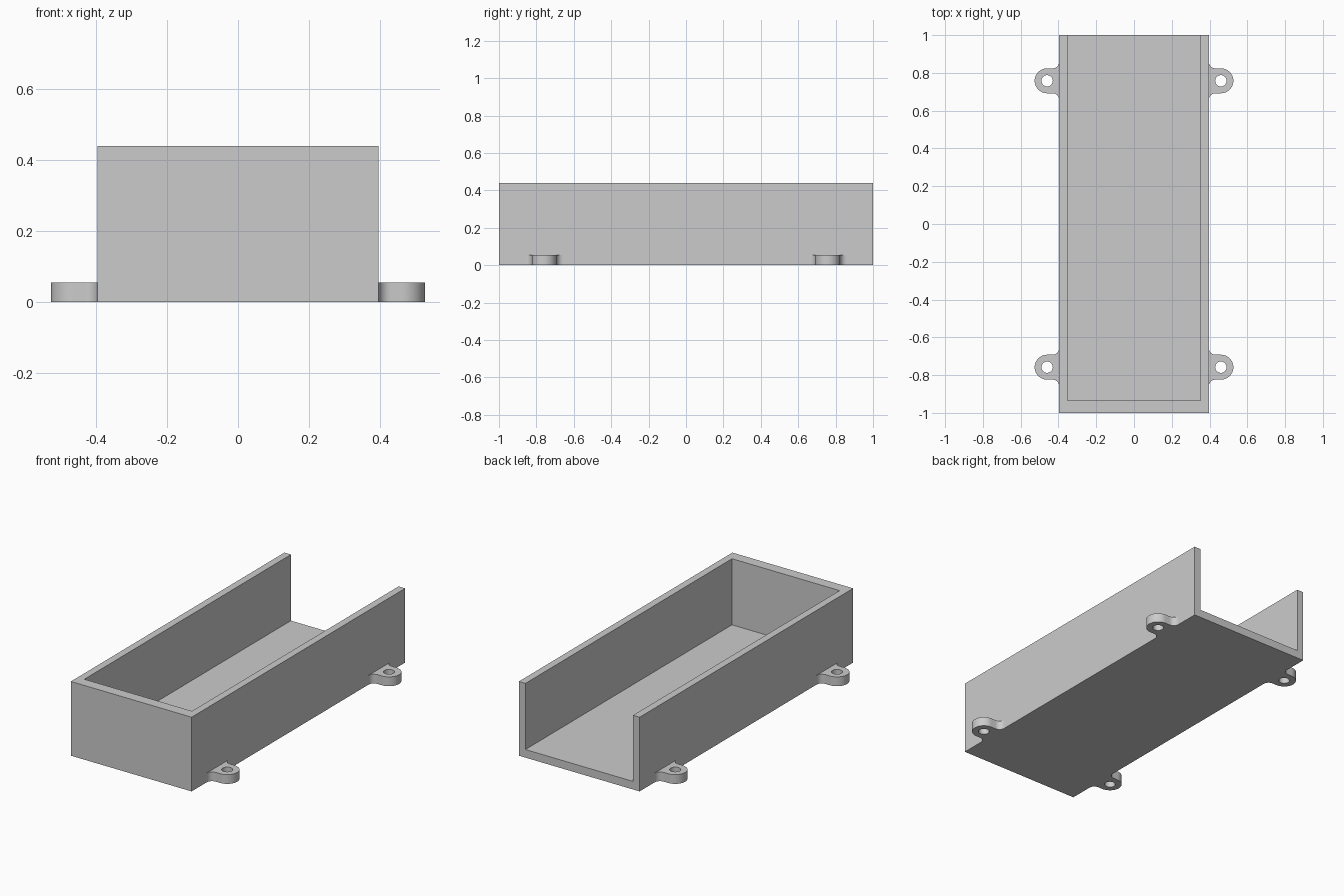
import bpy, bmesh
from math import pi, sin, cos, radians
from mathutils import Vector

cube = bpy.data.objects.get("Cube")
if cube:
    bpy.data.objects.remove(cube, do_unlink=True)

GREY = (0.6, 0.6, 0.6, 1.0)
grey = bpy.data.materials.new("light grey plastic")
grey.use_nodes = True
grey.diffuse_color = GREY
grey.node_tree.nodes["Principled BSDF"].inputs["Base Color"].default_value = GREY

# Tray and lug dimensions
HALF_W, HALF_L, HEIGHT = 0.396, 1.0, 0.44
SIDE, FRONT, FLOOR = 0.043, 0.065, 0.048
LUG_X, LUG_Y, LUG_R, LUG_H = 0.46, 0.758, 0.066, 0.055
HOLE_R, FILLET = 0.03, 0.035


def prism(name, outline, z0, z1):
    """Extrude a closed xy outline from z0 to z1."""
    bm = bmesh.new()
    base = bm.faces.new([bm.verts.new((x, y, z0)) for x, y in outline])
    top = bmesh.ops.extrude_face_region(bm, geom=[base])["geom"]
    verts = [v for v in top if isinstance(v, bmesh.types.BMVert)]
    bmesh.ops.translate(bm, verts=verts, vec=Vector((0, 0, z1 - z0)))
    bmesh.ops.recalc_face_normals(bm, faces=bm.faces)
    mesh = bpy.data.meshes.new(name)
    bm.to_mesh(mesh)
    bm.free()
    mesh.materials.append(grey)
    ob = bpy.data.objects.new(name, mesh)
    bpy.context.collection.objects.link(ob)
    return ob


def rectangle(x0, x1, y0, y1):
    return [(x0, y0), (x1, y0), (x1, y1), (x0, y1)]


def arc(cx, cy, r, start, end, steps):
    angles = [start + (end - start) * i / steps for i in range(steps + 1)]
    return [(cx + r * cos(a), cy + r * sin(a)) for a in angles]


def cut(ob, cutter):
    """Subtract the cutter, apply the result and discard the cutter."""
    cutter.hide_render = True
    mod = ob.modifiers.new("cut", "BOOLEAN")
    mod.operation, mod.solver, mod.object = "DIFFERENCE", "EXACT", cutter
    bpy.ops.object.select_all(action="DESELECT")
    bpy.context.view_layer.objects.active = ob
    ob.select_set(True)
    bpy.ops.object.modifier_apply(modifier=mod.name)
    bpy.data.objects.remove(cutter, do_unlink=True)


# Tray, open at the top and at the back
tray = prism("tray", rectangle(-HALF_W, HALF_W, -HALF_L, HALF_L), 0, HEIGHT)
inner = HALF_W - SIDE
cut(tray, prism("tray_cutter", rectangle(-inner, inner, FRONT - HALF_L, HALF_L + 0.1),
                FLOOR, HEIGHT + 0.1))


# Screw lug: fillet, rounded end, fillet, with a through hole
def make_lug(name, sx, sy):
    fx, fy = HALF_W + FILLET, LUG_R + FILLET
    outline = arc(fx, -fy, FILLET, pi, pi / 2, 8)
    outline += arc(LUG_X, 0, LUG_R, -pi / 2, pi / 2, 24)
    outline += arc(fx, fy, FILLET, -pi / 2, -pi, 8)
    place = lambda pts: [(sx * x, y + sy * LUG_Y) for x, y in pts]
    lug = prism(name, place(outline), 0, LUG_H)
    hole = arc(LUG_X, 0, HOLE_R, 0, 2 * pi, 32)[:-1]
    cut(lug, prism("hole_cutter", place(hole), -0.1, LUG_H + 0.1))
    bpy.ops.object.shade_smooth_by_angle(angle=radians(30))


for side, sx in (("left", 1), ("right", -1)):
    for end, sy in (("front", -1), ("back", 1)):
        make_lug(f"{end}_{side}_lug", sx, sy)
